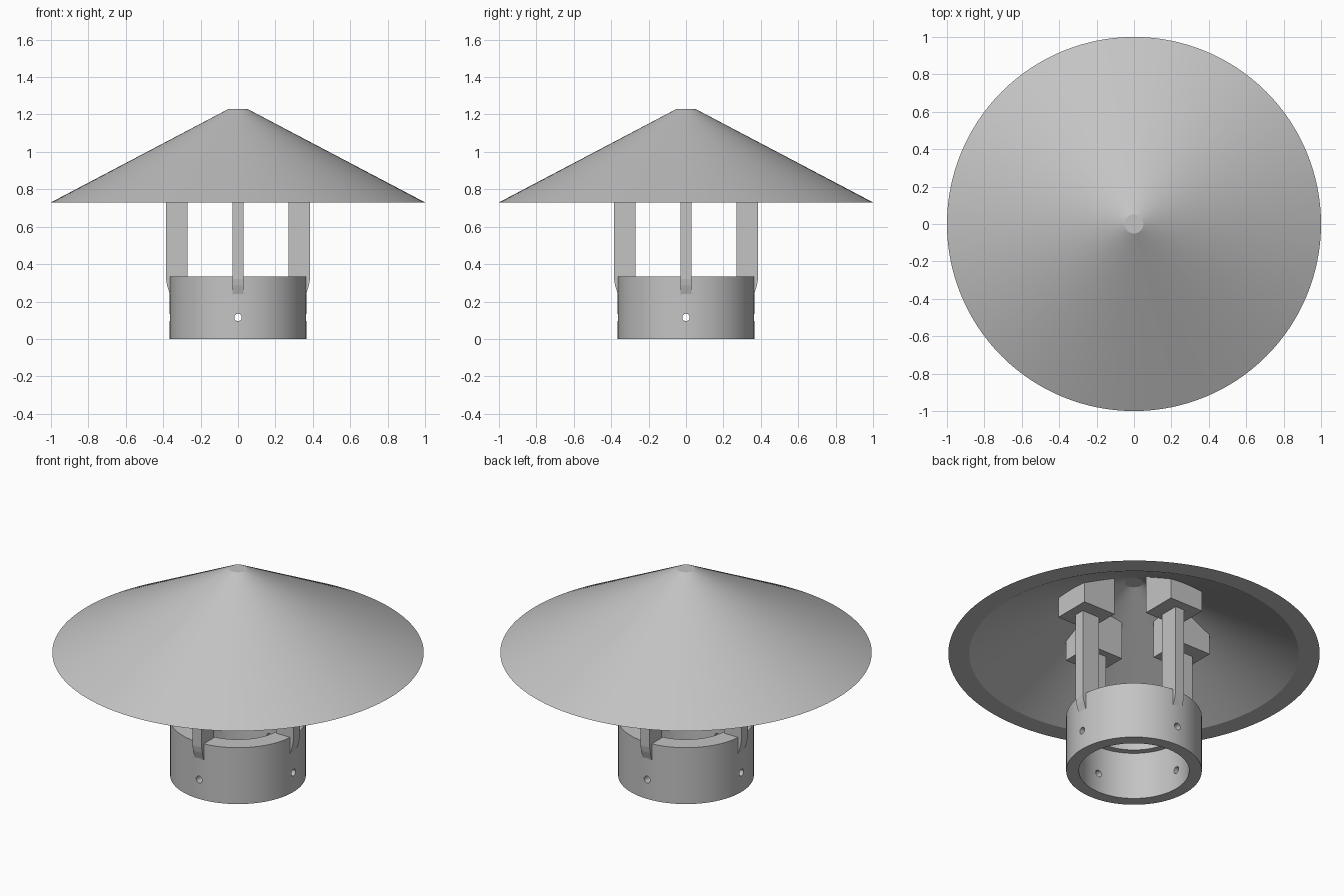
import bpy, bmesh, math
from mathutils import Matrix

if "Cube" in bpy.data.objects:
    bpy.data.objects.remove(bpy.data.objects["Cube"])

SEG = 128
grey = bpy.data.materials.new("light_grey")
grey.diffuse_color = (0.55, 0.55, 0.55, 1)
grey.use_nodes = True
grey.node_tree.nodes["Principled BSDF"].inputs["Base Color"].default_value = grey.diffuse_color


def finish(name, bm, smooth=False):
    bmesh.ops.recalc_face_normals(bm, faces=bm.faces)
    me = bpy.data.meshes.new(name)
    bm.to_mesh(me)
    bm.free()
    me.materials.append(grey)
    ob = bpy.data.objects.new(name, me)
    bpy.context.collection.objects.link(ob)
    if smooth:
        smooth_by_angle(ob)
    return ob


def smooth_by_angle(ob):
    bpy.ops.object.select_all(action='DESELECT')
    ob.select_set(True)
    bpy.context.view_layer.objects.active = ob
    bpy.ops.object.shade_smooth_by_angle(angle=math.radians(25))


def revolve(name, loop, caps=(), smooth=True):
    """Spin a closed (radius, z) loop; 'caps' are loop corners closed with a disc,
    and the edge joining two cap corners is left out."""
    bm = bmesh.new()
    rings = []
    for r, z in loop:
        rings.append([bm.verts.new((r * math.cos(2 * math.pi * i / SEG),
                                    r * math.sin(2 * math.pi * i / SEG), z))
                      for i in range(SEG)])
    n = len(loop)
    for k in range(n):
        if k in caps and (k + 1) % n in caps:
            continue
        a, b = rings[k], rings[(k + 1) % n]
        for i in range(SEG):
            j = (i + 1) % SEG
            bm.faces.new((a[i], a[j], b[j], b[i]))
    for k in caps:
        bm.faces.new(rings[k])
    return finish(name, bm, smooth)


def radial_plate(name, profile, width, angle):
    """Extrude a (radius, z) profile sideways and turn it around z."""
    bm = bmesh.new()
    a = [bm.verts.new((r, -width / 2, z)) for r, z in profile]
    b = [bm.verts.new((r, width / 2, z)) for r, z in profile]
    bm.faces.new(a)
    bm.faces.new(b)
    for i in range(len(a)):
        j = (i + 1) % len(a)
        bm.faces.new((a[i], a[j], b[j], b[i]))
    bmesh.ops.rotate(bm, verts=bm.verts, cent=(0, 0, 0), matrix=Matrix.Rotation(angle, 3, 'Z'))
    return finish(name, bm)


# Hollow conical cap with a small flat tip
revolve("cone_cap", [(0.05, 1.17), (0.887, 0.73), (1.0, 0.73), (0.05, 1.23)], caps=(0, 3))

# Collar with an inner stop lip at the top
collar = revolve("pipe_collar", [(0.297, 0), (0.365, 0), (0.365, 0.335),
                                 (0.26, 0.335), (0.26, 0.28), (0.297, 0.28)], smooth=False)

# Screw holes through the collar on four sides
for axis in ('X', 'Y'):
    bm = bmesh.new()
    bmesh.ops.create_cone(bm, cap_ends=True, segments=24, radius1=0.02, radius2=0.02, depth=1,
                          matrix=Matrix.Translation((0, 0, 0.115)) @
                          Matrix.Rotation(math.pi / 2, 4, 'Y' if axis == 'X' else 'X'))
    cutter = finish("hole_cutter", bm)
    cutter.hide_render = True
    bpy.context.view_layer.objects.active = collar
    mod = collar.modifiers.new("hole", 'BOOLEAN')
    mod.operation = 'DIFFERENCE'
    mod.solver = 'EXACT'
    mod.object = cutter
    bpy.ops.object.modifier_apply(modifier=mod.name)
    bpy.data.objects.remove(cutter)
smooth_by_angle(collar)

# Four legs with tapered feet, each with a mounting block under the cap
leg = [(0.31, 0.235), (0.363, 0.235), (0.379, 0.285), (0.385, 0.32),
       (0.385, 0.86), (0.27, 0.86), (0.27, 0.31), (0.31, 0.3)]
block = [(0.23, 0.84), (0.44, 0.84), (0.44, 0.98), (0.23, 1.09)]
for i, side in enumerate(("right", "back", "left", "front")):
    radial_plate(side + "_leg", leg, 0.06, i * math.pi / 2)
    radial_plate(side + "_mounting_block", block, 0.22, i * math.pi / 2)
